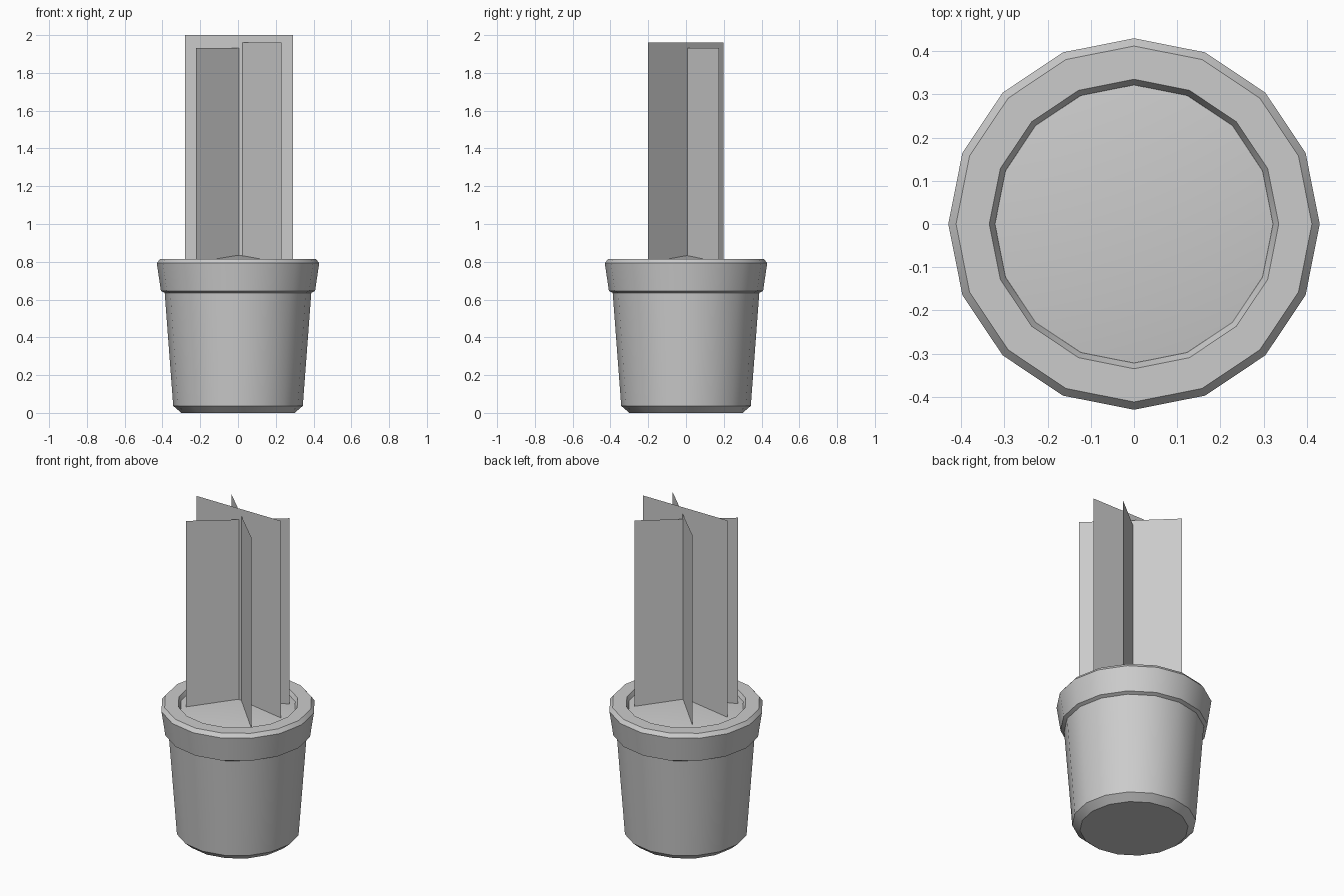
import bpy, math

if "Cube" in bpy.data.objects:
    bpy.data.objects.remove(bpy.data.objects["Cube"])

SIDES = 16


def make_object(name, verts, faces, smooth=False):
    mesh = bpy.data.meshes.new(name)
    mesh.from_pydata(verts, [], faces)
    mesh.update()
    obj = bpy.data.objects.new(name, mesh)
    bpy.context.collection.objects.link(obj)
    if smooth:
        bpy.ops.object.select_all(action='DESELECT')
        obj.select_set(True)
        bpy.context.view_layer.objects.active = obj
        bpy.ops.object.shade_smooth_by_angle(angle=math.radians(30))
    return obj


def rings(profile):
    """Rings of vertices for a (radius, z) profile, and the quads between them."""
    verts = [(r * math.cos(2 * math.pi * i / SIDES), r * math.sin(2 * math.pi * i / SIDES), z)
             for r, z in profile for i in range(SIDES)]
    faces = [(k * SIDES + i, k * SIDES + (i + 1) % SIDES,
              (k + 1) * SIDES + (i + 1) % SIDES, (k + 1) * SIDES + i)
             for k in range(len(profile) - 1) for i in range(SIDES)]
    return verts, faces


# Pot: tapered body, stepped lip, short inner wall, closed base
verts, faces = rings([(0.30, 0), (0.343, 0.037), (0.388, 0.635), (0.408, 0.645),
                      (0.43, 0.793), (0.412, 0.815), (0.335, 0.815), (0.32, 0.785)])
faces.append(tuple(reversed(range(SIDES))))
make_object("pot", verts, faces, True)

# Soil: shallow cone inside the lip
verts, _ = rings([(0.322, 0.793)])
verts.append((0, 0, 0.835))
make_object("soil", verts, [(i, (i + 1) % SIDES, SIDES) for i in range(SIDES)], True)

# Plant: three crossed upright cards, each from one ground point to another
cards = [((-0.28, 0.0), (0.292, 0.0), 2.0),
         ((0.23, -0.2), (-0.182, 0.198), 1.96),
         ((-0.223, -0.182), (0.226, 0.176), 1.932)]
for n, (a, b, top) in enumerate(cards, 1):
    low = top - 1.22
    make_object(f"plant_card_{n}", [(*a, low), (*b, low), (*b, top), (*a, top)], [(0, 1, 2, 3)])
